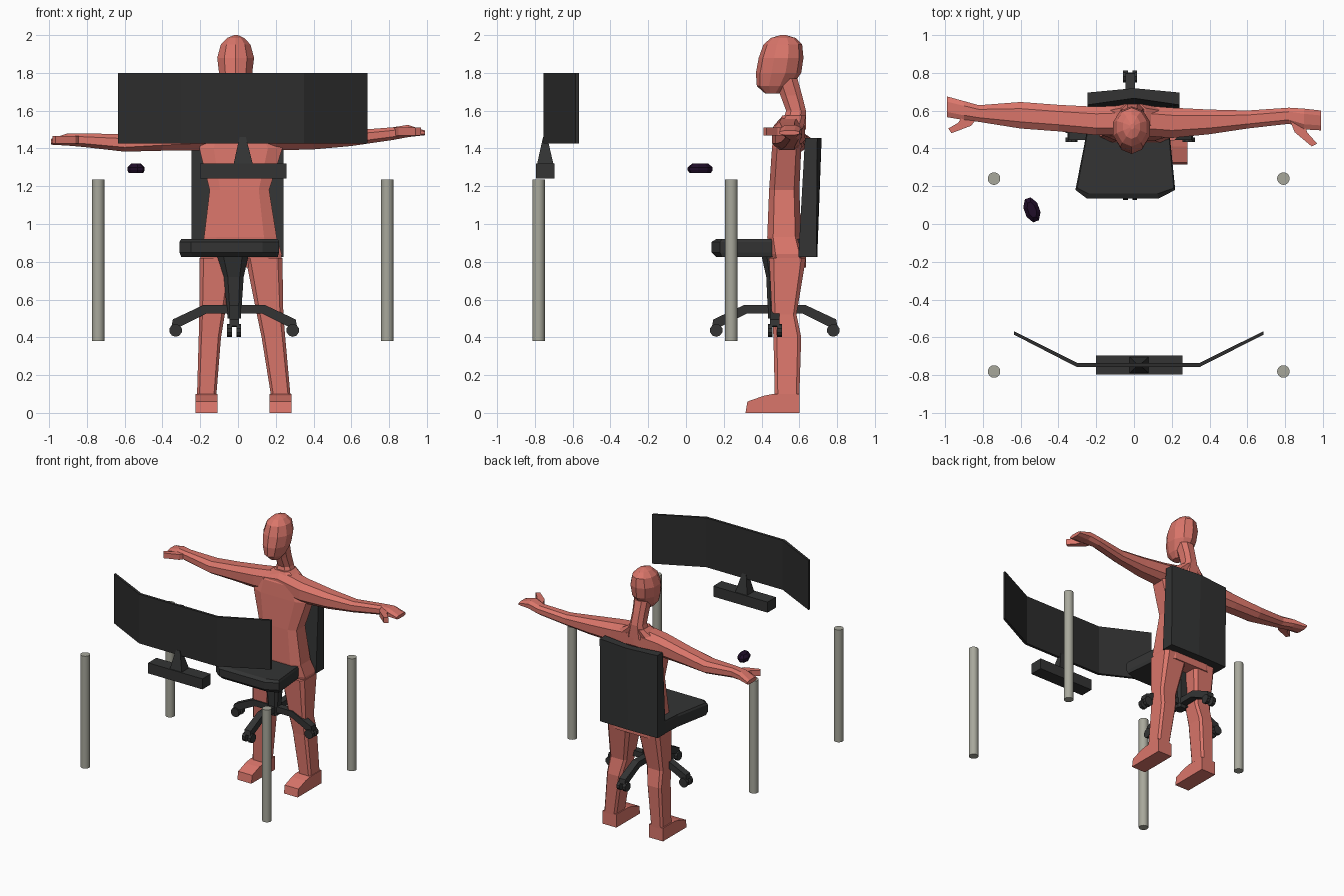
import bpy, bmesh, math
from mathutils import Matrix


def material(name, rgb):
    m = bpy.data.materials.new(name)
    m.diffuse_color = (*rgb, 1)
    return m


SKIN = material("salmon skin", (0.70, 0.18, 0.145))
DARK = material("charcoal plastic", (0.033, 0.034, 0.034))
SCREEN = material("black screen", (0.026, 0.026, 0.026))
GREY = material("warm grey metal", (0.39, 0.39, 0.33))
PURPLE = material("dark purple", (0.014, 0.004, 0.022))

# Order of (u, v, t) in x, y, z for each sweep axis
AXES = {"X": lambda u, v, t: (t, u, v),
        "Y": lambda u, v, t: (u, t, v),
        "Z": lambda u, v, t: (u, v, t)}


def skin_rings(name, axis, rings, mat, matrix=None):
    """Bridge rings [(t, [(u, v), ...]), ...] into one closed solid."""
    bm = bmesh.new()
    loops = [[bm.verts.new(AXES[axis](u, v, t)) for u, v in pts] for t, pts in rings]
    n = len(loops[0])
    for a, b in zip(loops, loops[1:]):
        for i in range(n):
            j = (i + 1) % n
            bm.faces.new((a[i], a[j], b[j], b[i]))
    bm.faces.new(loops[0][::-1])
    bm.faces.new(loops[-1])
    bmesh.ops.recalc_face_normals(bm, faces=bm.faces)
    if matrix:
        bm.transform(matrix)
    me = bpy.data.meshes.new(name)
    bm.to_mesh(me)
    bm.free()
    me.materials.append(mat)
    ob = bpy.data.objects.new(name, me)
    bpy.context.collection.objects.link(ob)
    return ob


def prism(name, axis, pts, t0, t1, mat, matrix=None):
    return skin_rings(name, axis, [(t0, pts), (t1, pts)], mat, matrix)


def box(name, x0, x1, y0, y1, z0, z1, mat):
    return prism(name, "Z", [(x0, y0), (x1, y0), (x1, y1), (x0, y1)], z0, z1, mat)


def polygon(n):
    return [(math.cos(2 * math.pi * (i + .5) / n), math.sin(2 * math.pi * (i + .5) / n))
            for i in range(n)]


def chamfered(k):
    return [(1, -k), (1, k), (k, 1), (-k, 1), (-1, k), (-1, -k), (-k, -1), (k, -1)]


def loft(name, axis, sections, shape, mat, matrix=None):
    """Sections are (t, u0, u1, v0, v1) bounds that the unit shape is fitted to."""
    rings = []
    for t, u0, u1, v0, v1 in sections:
        cu, cv, hu, hv = (u0 + u1) / 2, (v0 + v1) / 2, (u1 - u0) / 2, (v1 - v0) / 2
        rings.append((t, [(cu + hu * a, cv + hv * b) for a, b in shape]))
    return skin_rings(name, axis, rings, mat, matrix)


# Desk legs
for i, (x, y) in enumerate([(-.74, .24), (.79, .24), (-.74, -.78), (.79, -.78)]):
    r = .033
    leg = loft(f"desk_leg_{i + 1}", "Z", [(.38, x - r, x + r, y - r, y + r),
               (1.235, x - r, x + r, y - r, y + r)], polygon(24), GREY)
    for p in leg.data.polygons:
        p.use_smooth = len(p.vertices) == 4
    leg.data.set_sharp_from_angle(angle=math.radians(40))

# Curved monitor, foot and tapered neck
prism("monitor", "Z", [(-.635, -.585), (-.305, -.755), (.35, -.755), (.685, -.585),
      (.685, -.567), (.345, -.735), (-.3, -.735), (-.635, -.567)], 1.425, 1.80, SCREEN)
box("monitor_foot", -.2, .257, -.795, -.695, 1.24, 1.32, DARK)
loft("monitor_neck", "Z", [(1.31, -.025, .08, -.79, -.70), (1.46, .008, .042, -.757, -.735)],
     [(1, -1), (1, 1), (-1, 1), (-1, -1)], DARK)

# Mouse
loft("mouse", "Z", [(1.27, -.036, .036, -.06, .06), (1.285, -.042, .042, -.07, .07),
     (1.30, -.042, .042, -.07, .07), (1.32, -.022, .022, -.045, .045)], polygon(8), PURPLE,
     Matrix.Translation((-.54, .075, 0)) @ Matrix.Rotation(math.radians(20), 4, "Z"))

# Chair seat with sloped front edge
seat_top = [(-.30, .19), (-.24, .16), (.125, .16), (.21, .19), (.185, .46), (.19, .62), (-.24, .62), (-.25, .46)]
seat_rim = [(-.31, .18), (-.25, .135), (.13, .135), (.218, .18), (.19, .46), (.19, .62), (-.24, .62), (-.255, .46)]
skin_rings("seat", "Z", [(.825, seat_top), (.85, seat_rim), (.905, seat_rim), (.92, seat_top)], DARK)

# Chair back with a ridge that grows upwards
skin_rings("chair_back", "Z", [
    (.825, [(-.245, .595), (0, .60), (.24, .595), (.24, .69), (0, .695), (-.245, .69)]),
    (1.455, [(-.245, .63), (0, .665), (.24, .63), (.24, .695), (0, .718), (-.245, .695)])], DARK)

# Chair column and four-armed base with twin castors
CX, CY = -.02, .47
loft("chair_column", "Z", [(.83, CX - .09, CX + .075, CY - .07, CY + .07),
     (.72, CX - .055, CX + .05, CY - .045, CY + .045), (.50, CX - .035, CX + .035, CY - .035, CY + .035)],
     chamfered(.6), DARK)
arm_side = [(0, .57), (.165, .57), (.325, .495), (.332, .46), (.29, .455), (.15, .525), (0, .525)]
for i in range(4):
    turn = Matrix.Translation((CX, CY, 0)) @ Matrix.Rotation(i * math.pi / 2, 4, "Z")
    prism(f"base_arm_{i + 1}", "Y", arm_side, -.026, .026, DARK, turn)
    for side, s in (("left", -1), ("right", 1)):
        wheel = [(.31 + .034 * a, .437 + .034 * b) for a, b in polygon(10)]
        prism(f"castor_{i + 1}_{side}", "Y", wheel, s * .012, s * .037, DARK, turn)

# Head, neck and torso
loft("head", "Z", [(1.69, -.045, .025, .42, .50), (1.73, -.08, .055, .375, .56),
     (1.80, -.105, .08, .37, .61), (1.88, -.115, .09, .385, .622), (1.95, -.095, .07, .41, .615),
     (1.985, -.06, .035, .45, .58), (2.0, -.02, 0, .50, .53)], polygon(10), SKIN)
loft("neck", "Z", [(1.50, -.09, .08, .50, .635), (1.60, -.06, .045, .53, .635),
     (1.68, -.06, .04, .50, .615), (1.77, -.065, .045, .47, .59)], chamfered(.5), SKIN)
loft("torso", "Z", [(.77, -.19, .225, .46, .635), (.84, -.20, .232, .44, .635), (.93, -.18, .205, .43, .61),
     (1.18, -.15, .165, .44, .60), (1.40, -.205, .235, .455, .61), (1.50, -.17, .18, .465, .62),
     (1.575, -.07, .06, .51, .635)], chamfered(.65), SKIN)

# Outstretched arms with flat hands
arms = {
    "left": [(0, .47, .63, 1.40, 1.57), (-.2, .47, .62, 1.39, 1.54), (-.4, .49, .63, 1.388, 1.505),
             (-.6, .505, .645, 1.383, 1.475), (-.82, .54, .628, 1.408, 1.48),
             (-.90, .55, .65, 1.415, 1.48), (-.99, .565, .675, 1.42, 1.45)],
    "right": [(0, .47, .63, 1.40, 1.57), (.2, .455, .615, 1.39, 1.54), (.4, .475, .605, 1.395, 1.515),
              (.6, .505, .60, 1.413, 1.495), (.82, .53, .615, 1.445, 1.512),
              (.90, .50, .61, 1.46, 1.525), (.99, .495, .60, 1.47, 1.495)]}
for side, sections in arms.items():
    loft(f"{side}_arm", "X", sections, chamfered(.5), SKIN)
prism("left_thumb", "Z", [(-.82, .575), (-.86, .52), (-.965, .48), (-.982, .505), (-.93, .535), (-.90, .58)],
      1.425, 1.465, SKIN)
prism("right_thumb", "Z", [(.82, .56), (.85, .485), (.94, .41), (.968, .425), (.915, .485), (.90, .54)],
      1.468, 1.51, SKIN)

# Legs and feet
legs = {
    "left": [(.09, -.217, -.115, .47, .60), (.40, -.208, -.09, .463, .61), (.52, -.205, -.07, .455, .585),
             (.82, -.205, -.02, .44, .635)],
    "right": [(.09, .175, .278, .47, .60), (.40, .125, .25, .463, .61), (.52, .10, .24, .455, .585),
              (.82, .04, .235, .44, .635)]}
for (side, sections), (x0, x1) in zip(legs.items(), ((-.226, -.108), (.166, .282))):
    loft(f"{side}_leg", "Z", sections, chamfered(.75), SKIN)
    prism(f"{side}_foot", "X", [(.315, 0), (.60, 0), (.60, .10), (.46, .10), (.41, .09), (.325, .06)],
          x0, x1, SKIN)
